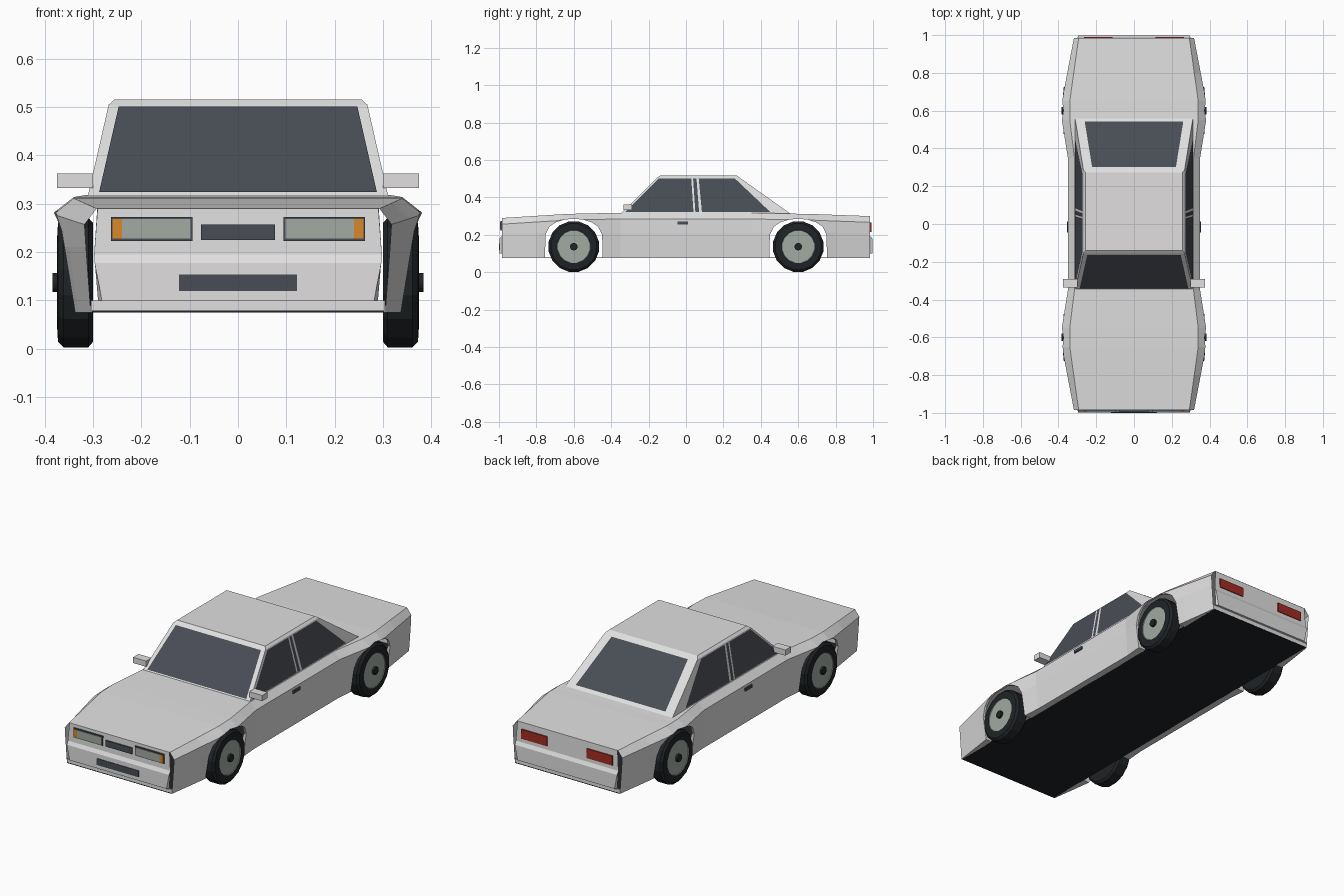
import bpy, bmesh, math
from mathutils import Vector, Matrix

cube = bpy.data.objects.get("Cube")
if cube:
    bpy.data.objects.remove(cube, do_unlink=True)


def material(name, r, g, b):
    m = bpy.data.materials.new(name)
    m.use_nodes = True
    m.diffuse_color = (r, g, b, 1)
    m.node_tree.nodes["Principled BSDF"].inputs["Base Color"].default_value = (r, g, b, 1)
    return m


PAINT = material("silver_paint", .75, .74, .745)
GLASS = material("dark_glass", .065, .073, .09)
RUBBER = material("black_rubber", .014, .017, .019)
ALLOY = material("grey_alloy", .36, .4, .36)
AMBER = material("amber", .7, .24, .02)
RED = material("tail_red", .36, .025, .015)


def finish(name, bm, *mats, recalc=True):
    bmesh.ops.remove_doubles(bm, verts=bm.verts, dist=.0002)
    if recalc:
        bmesh.ops.recalc_face_normals(bm, faces=bm.faces)
    mesh = bpy.data.meshes.new(name)
    bm.to_mesh(mesh)
    bm.free()
    for m in mats:
        mesh.materials.append(m)
    obj = bpy.data.objects.new(name, mesh)
    bpy.context.collection.objects.link(obj)
    return obj


def loft(bm, rows, closed=False):
    """Bridge equal-length rows of points with quads."""
    vs = [[bm.verts.new(p) for p in row] for row in rows]
    n = len(vs[0])
    for a, b in zip(vs, vs[1:]):
        for i in range(n if closed else n - 1):
            j = (i + 1) % n
            bm.faces.new((a[i], a[j], b[j], b[i]))
    return vs


def box(name, lo, hi, mat):
    bm = bmesh.new()
    lo, hi = Vector(lo), Vector(hi)
    bmesh.ops.create_cube(bm, size=1, matrix=Matrix.Translation((lo + hi) / 2)
                          @ Matrix.Diagonal((*(hi - lo), 1)))
    return finish(name, bm, mat)


def plate(name, corners, mat, outward, lift=.003):
    """Thin pane lifted off the surface it lies on."""
    bm = bmesh.new()
    c = [Vector(p) for p in corners]
    n = (c[1] - c[0]).cross(c[2] - c[0]).normalized()
    if n.dot(Vector(outward)) < 0:
        n, c = -n, c[::-1]
    bm.faces.new([bm.verts.new(p + n * lift) for p in c])
    return finish(name, bm, mat, recalc=False)


# Body shell: |y|, shoulder width, sill width, deck width, deck height
KEYS = [(0, .35, .335, .315, .318), (.35, .35, .335, .315, .318),
        (.55, .382, .352, .34, .314), (.65, .382, .352, .34, .311),
        (.985, .318, .305, .293, .29)]
AXLE, ARCH, SILL, CREASE = .6, .152, .075, .21


def lerp_keys(table, t):
    for a, b in zip(table, table[1:]):
        if t <= b[0]:
            f = (t - a[0]) / (b[0] - a[0])
            return [p + (q - p) * f for p, q in zip(a, b)][1:]
    return table[-1][1:]


def half_section(y, zb, in_arch):
    w, s, t, top = lerp_keys(KEYS, abs(y))
    if y > .6:
        top += .01 * (y - .6) / .385
    line = [(SILL, s), (CREASE, w - .003), (top - .033, w), (top, t)]
    pts = [(lerp_keys(line, z)[0], y, z) for z in (max(z, zb) for z, _ in line)]
    inner = pts[0][0] - .012 if in_arch else .3
    return [(inner, y, zb)] + pts


stations = [(y, SILL, False) for y in (0, .2, .35, .8, .985)]
for d in (0, .05, .095, .13, ARCH):
    z = .2 + .086 * math.sqrt(1 - (d / ARCH) ** 2)
    stations += [(AXLE + k * d, z, True) for k in (-1, 1)]
stations += [(AXLE + k * (ARCH + .001), SILL, False) for k in (-1, 1)]
stations = sorted({(k * y, z, a) for y, z, a in stations for k in (-1, 1)})
rows = []
for y, z, a in stations:
    half = half_section(y, z, a)
    rows.append([(-p[0], p[1], p[2]) for p in half] + half[::-1])
bm = bmesh.new()
loft(bm, rows)
bmesh.ops.remove_doubles(bm, verts=bm.verts, dist=.0002)
bmesh.ops.dissolve_degenerate(bm, edges=bm.edges, dist=.0002)
finish("body_shell", bm, PAINT)

# Underside floor
box("floor_pan", (-.302, -.985, SILL), (.302, .985, SILL + .004), RUBBER)

# Nose and tail panels with a bumper ledge
for name, k, top in (("nose_panel", -1, .29), ("tail_panel", 1, .3)):
    bm = bmesh.new()
    prof = [(.984, top, .291), (.987, .195, .298), (.997, .177, .297),
            (.997, .1, .282), (.985, .1, .305), (.985, SILL, .305)]
    loft(bm, [[(-w, k * y, z), (w, k * y, z)] for y, z, w in prof])
    # bumper cheeks
    for s in (-1, 1):
        bm.faces.new([bm.verts.new((s * x, k * y, z)) for x, y, z in
                      ((.298, .987, .195), (.297, .997, .177), (.282, .997, .1), (.29, .985, .1))])
    finish(name, bm, PAINT)

# Cabin: height, half width, front y, back y
CABIN = [(.312, .312, -.35, .56), (.505, .268, -.155, .288), (.516, .256, -.14, .272)]
bm = bmesh.new()
rings = loft(bm, [[(-w, f, z), (w, f, z), (w, b, z), (-w, b, z)] for z, w, f, b in CABIN], closed=True)
bm.faces.new(rings[-1])
finish("cabin", bm, PAINT)


def cabin_at(z):
    """Half width, front y and back y of the cabin at a height."""
    return lerp_keys(CABIN, z)


def end_glass(name, index, lo, hi, margin, out):
    pts = []
    for z, s in ((lo, -1), (lo, 1), (hi, 1), (hi, -1)):
        c = cabin_at(z)
        pts.append((s * (c[0] - margin), c[index], z))
    plate(name, pts, GLASS, out)


end_glass("windshield", 1, .322, .499, .022, (0, -1, 1))
end_glass("rear_window", 2, .325, .497, .048, (0, 1, 1))

# Side windows as (y, z) outlines
SIDE = {"front_window": ((-.325, .322), (-.145, .5), (.028, .5), (.04, .322)),
        "pillar_trim": ((.05, .322), (.038, .5), (.056, .5), (.07, .322)),
        "back_window": ((.085, .322), (.068, .5), (.262, .5), (.45, .322))}
for s, side in ((1, "left"), (-1, "right")):
    for part, outline in SIDE.items():
        plate(f"{side}_{part}", [(s * cabin_at(z)[0], y, z) for y, z in outline], GLASS, (s, 0, 0))


def mirrored_box(name, x0, x1, y0, y1, z0, z1, mat):
    for s, side in ((1, "left"), (-1, "right")):
        a, b = sorted((s * x0, s * x1))
        box(f"{side}_{name}", (a, y0, z0), (b, y1, z1), mat)


# Mirrors, handles and lamps
mirrored_box("mirror", .3, .375, -.335, -.29, .333, .363, PAINT)
mirrored_box("door_handle", .345, .356, -.045, .012, .256, .271, GLASS)
mirrored_box("lamp_surround", .094, .263, -.991, -.984, .223, .273, GLASS)
mirrored_box("headlamp", .098, .24, -.994, -.986, .228, .268, ALLOY)
mirrored_box("indicator", .24, .26, -.994, -.986, .228, .268, AMBER)
mirrored_box("tail_lamp", .115, .265, .984, .991, .215, .265, RED)
box("grille", (-.077, -.992, .225), (.077, -.984, .257), GLASS)
box("bumper_intake", (-.122, -1, .119), (.122, -.995, .153), GLASS)

# Wheels: revolved tyre, rim and hub profile as (x, radius)
PROFILE = [(.3, .0), (.3, .125), (.31, .137), (.362, .137), (.373, .125),
           (.375, .09), (.372, .088), (.372, .02), (.384, .02), (.384, 0)]
SIDES = 16
for s, side in ((1, "left"), (-1, "right")):
    for y, end in ((-AXLE, "front"), (AXLE, "rear")):
        bm = bmesh.new()
        loft(bm, [[(s * x, y + r * math.sin(a), .137 + r * math.cos(a))
                   for a in (math.tau * (i + .5) / SIDES for i in range(SIDES))]
                  for x, r in PROFILE], closed=True)
        bmesh.ops.remove_doubles(bm, verts=bm.verts, dist=.0002)
        for f in bm.faces:
            c = f.calc_center_median()
            r = math.hypot(c.y - y, c.z - .137)
            f.material_index = 1 if abs(c.x) > .37 and .021 < r < .0875 else 0
        finish(f"{end}_{side}_wheel", bm, RUBBER, ALLOY)
